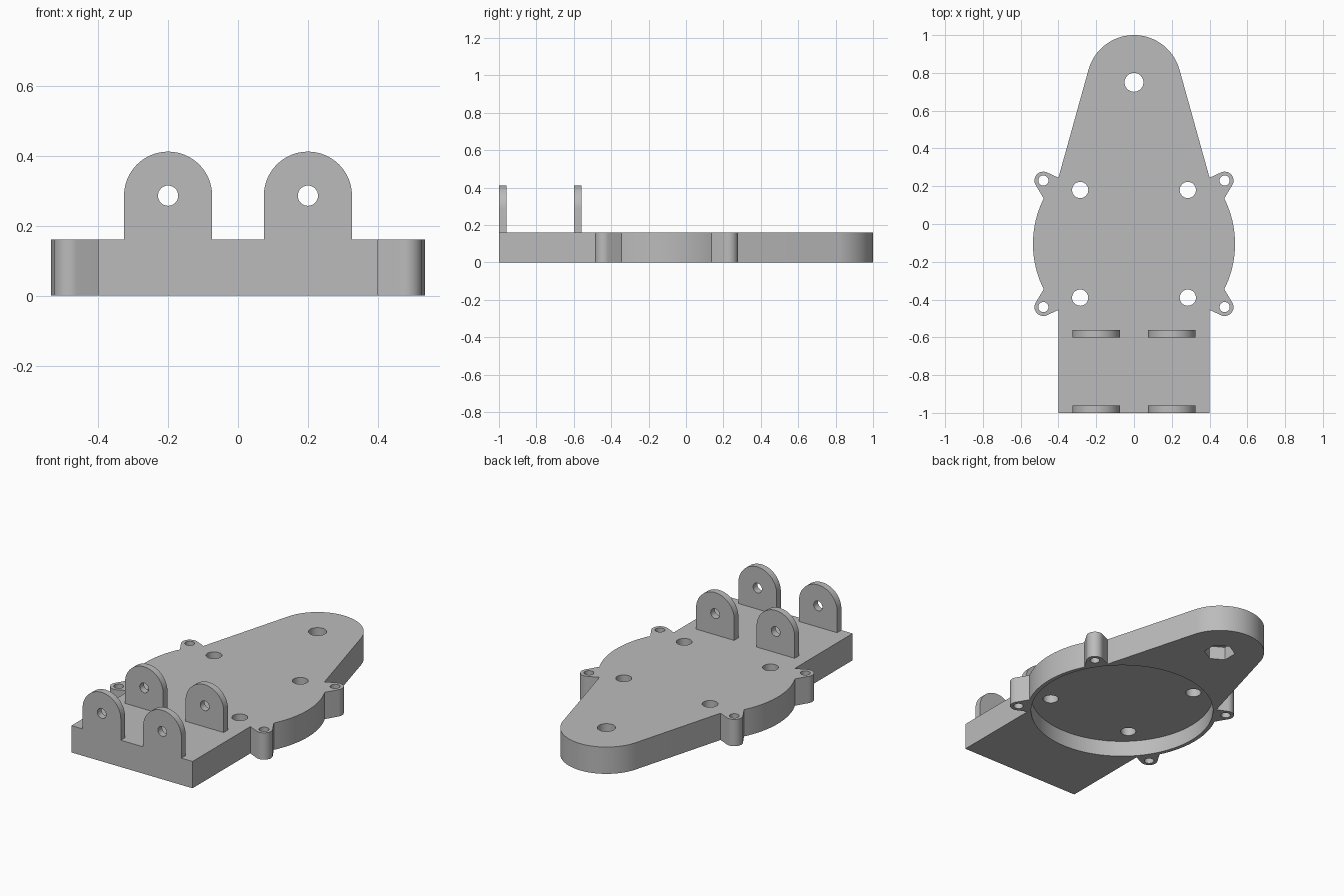
import bpy, bmesh
from math import sin, cos, pi, atan2, acos, dist, radians
from mathutils import Matrix

cube = bpy.data.objects.get("Cube")
if cube:
    bpy.data.objects.remove(cube, do_unlink=True)

GREY = (0.5, 0.5, 0.5, 1)
grey = bpy.data.materials.new("plain grey")
grey.use_nodes = True
grey.diffuse_color = GREY
grey.node_tree.nodes["Principled BSDF"].inputs["Base Color"].default_value = GREY

THICK = 0.16        # plate thickness
MID_Y = -0.105      # centre of the round housing
HOUSING_R = 0.535


def arc(c, r, a0, a1, n):
    return [(c[0] + r * cos(a0 + (a1 - a0) * i / n),
             c[1] + r * sin(a0 + (a1 - a0) * i / n)) for i in range(n + 1)]


def tangent_angle(p, c, r, side):
    """Angle on a circle where a line from p touches it."""
    return atan2(p[1] - c[1], p[0] - c[0]) + side * acos(r / dist(p, c))


def extrude(name, outline, z0, z1, matrix=Matrix()):
    """Solid prism from a flat outline."""
    bm = bmesh.new()
    face = bm.faces.new([bm.verts.new((x, y, z0)) for x, y in outline])
    top = bmesh.ops.extrude_face_region(bm, geom=[face])
    verts = [g for g in top["geom"] if isinstance(g, bmesh.types.BMVert)]
    bmesh.ops.translate(bm, vec=(0, 0, z1 - z0), verts=verts)
    bmesh.ops.recalc_face_normals(bm, faces=bm.faces)
    bm.transform(matrix)
    mesh = bpy.data.meshes.new(name)
    bm.to_mesh(mesh)
    bm.free()
    mesh.materials.append(grey)
    obj = bpy.data.objects.new(name, mesh)
    bpy.context.collection.objects.link(obj)
    return obj


def cylinder(name, c, r, z0, z1, n=32, turn=0.0, matrix=Matrix()):
    return extrude(name, arc(c, r, turn, turn + 2 * pi, n)[:-1], z0, z1, matrix)


def finish(obj, cutters):
    """Cut the holes, drop the cutters, and smooth the curved walls."""
    for cutter in cutters:
        cutter.hide_render = True
        mod = obj.modifiers.new("cut", "BOOLEAN")
        mod.operation, mod.solver, mod.object = "DIFFERENCE", "EXACT", cutter
    deps = bpy.context.evaluated_depsgraph_get()
    mesh = bpy.data.meshes.new_from_object(obj.evaluated_get(deps))
    obj.modifiers.clear()
    obj.data = mesh
    for cutter in cutters:
        bpy.data.objects.remove(cutter, do_unlink=True)
    bpy.ops.object.select_all(action="DESELECT")
    obj.select_set(True)
    bpy.context.view_layer.objects.active = obj
    bpy.ops.object.shade_smooth_by_angle(angle=radians(30))


# Screw ear outline, from the housing round to the plate edge
ear_c, ear_r = (0.48, 0.23), 0.047
ear_low, ear_root = (0.478, 0.135), (0.4, 0.245)
ear = [ear_low] + arc(ear_c, ear_r, tangent_angle(ear_low, ear_c, ear_r, 1),
                      tangent_angle(ear_root, ear_c, ear_r, -1), 20) + [ear_root]
lower_ear = [(x, 2 * MID_Y - y) for x, y in reversed(ear)]

# Base plate outline: straight front, round housing, tapered rounded tail
tail_c, tail_r = (0, 0.75), 0.25
swing = atan2(ear_low[1] - MID_Y, ear_low[0])
half = [(0.4, -1)] + lower_ear
half += arc((0, MID_Y), HOUSING_R, -swing, swing, 20)[1:-1] + ear
half += arc(tail_c, tail_r, tangent_angle(ear_root, tail_c, tail_r, 1), pi / 2, 24)
plate = extrude("base_plate", half + [(-x, y) for x, y in reversed(half[:-1])], 0, THICK)

# Underside recess, hexagonal nut pocket, and through holes
cutters = [
    cylinder("recess_cutter", (0, MID_Y), 0.512, -0.1, 0.096, 96),
    cylinder("nut_cutter", tail_c, 0.087, -0.1, 0.08, 6, pi / 6),
    cylinder("tail_hole_cutter", tail_c, 0.05, -0.2, 0.3),
]
for sx in (-1, 1):
    for sy in (-1, 1):
        cutters.append(cylinder("screw_hole_cutter", (sx * 0.285, MID_Y + sy * 0.285),
                                0.043, -0.2, 0.3))
        cutters.append(cylinder("ear_hole_cutter", (sx * ear_c[0], MID_Y + sy * 0.335),
                                0.027, -0.2, 0.3, 24))
finish(plate, cutters)

# Four upright hinge lugs with pin holes
lug_r, pin_z = 0.126, 0.286
for side, x in (("right", -0.2), ("left", 0.2)):
    for place, y in (("front", -1.0), ("rear", -0.6)):
        stand = Matrix.Translation((x, y, 0)) @ Matrix.Rotation(pi / 2, 4, "X")
        profile = [(-lug_r, THICK), (lug_r, THICK)] + arc((0, pin_z), lug_r, 0, pi, 32)
        lug = extrude(f"{place}_{side}_lug", profile, -0.04, 0, stand)
        finish(lug, [cylinder("pin_cutter", (0, pin_z), 0.029, -0.1, 0.1, 32, 0, stand)])
